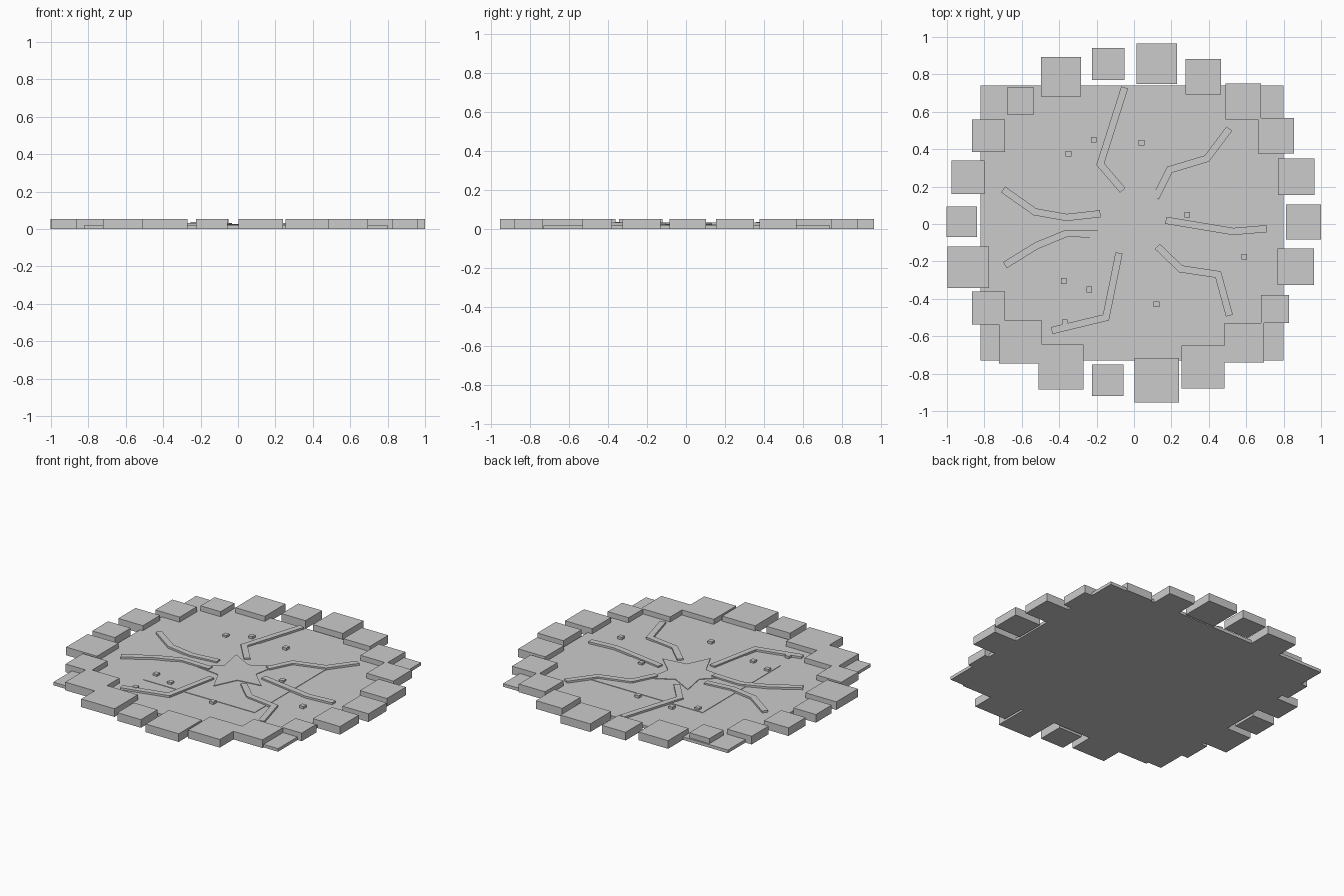
import bpy, math
from mathutils import Vector

if "Cube" in bpy.data.objects:
    bpy.data.objects.remove(bpy.data.objects["Cube"])

stone = bpy.data.materials.new("stone_grey")
stone.diffuse_color = (0.6, 0.6, 0.6, 1)
stone.use_nodes = True
stone.node_tree.nodes["Principled BSDF"].inputs["Base Color"].default_value = stone.diffuse_color


def prism(name, outline, z0, z1):
    """Extrude a counter-clockwise outline from z0 to z1."""
    n = len(outline)
    verts = [(x, y, z0) for x, y in outline] + [(x, y, z1) for x, y in outline]
    faces = [tuple(reversed(range(n))), tuple(range(n, 2 * n))]
    faces += [(i, (i + 1) % n, n + (i + 1) % n, n + i) for i in range(n)]
    mesh = bpy.data.meshes.new(name)
    mesh.from_pydata(verts, [], faces)
    mesh.materials.append(stone)
    obj = bpy.data.objects.new(name, mesh)
    bpy.context.collection.objects.link(obj)
    return obj


def box(name, x0, x1, y0, y1, z0, z1):
    return prism(name, [(x0, y0), (x1, y0), (x1, y1), (x0, y1)], z0, z1)


def strip(name, path, width, z0, z1):
    """Ribbon of constant width along a path, with mitred corners."""
    pts = [Vector(p) for p in path]
    dirs = [(b - a).normalized() for a, b in zip(pts, pts[1:])]
    left, right = [], []
    for i, p in enumerate(pts):
        a, b = dirs[max(i - 1, 0)], dirs[min(i, len(dirs) - 1)]
        t = (a + b).normalized()
        off = Vector((-t.y, t.x)) * (width / 2 / t.dot(a))
        left.append(tuple(p + off))
        right.append(tuple(p - off))
    return prism(name, right + left[::-1], z0, z1)


# Ground slab and slightly raised central square
box("ground_slab", -0.82, 0.80, -0.73, 0.74, 0, 0.02)
box("central_square", -0.40, 0.40, -0.40, 0.40, 0.015, 0.023)

# Five-pointed star in the middle
star = []
for i in range(10):
    r = 0.24 if i % 2 == 0 else 0.118
    a = math.radians(-90 + 36 * i)
    star.append((-0.008 + r * math.cos(a), r * math.sin(a)))
prism("star", star, 0.015, 0.027)

# Bent strips radiating from the star
paths = [
    [(-.05, .73), (-.18, .32), (-.06, .18)],
    [(.51, .51), (.39, .35), (.19, .29), (.115, .14)],
    [(.71, -.025), (.53, -.04), (.17, .02)],
    [(.125, -.12), (.25, -.24), (.45, -.27), (.51, -.49)],
    [(-.08, -.155), (-.15, -.50), (-.44, -.57)],
    [(-.69, -.22), (-.52, -.115), (-.36, -.05), (-.16, -.055)],
    [(-.70, .185), (-.53, .065), (-.36, .035), (-.18, .055)],
]
for path in paths:
    strip("ray_strip", path, 0.038, 0.015, 0.033)

# Small scattered pebbles
for x, y in [(-.35, .375), (-.215, .45), (.04, .435), (.285, .05), (.59, -.175),
             (.12, -.43), (-.24, -.35), (-.375, -.305), (-.37, -.525)]:
    box("pebble", x - .015, x + .015, y - .015, y + .015, 0.015, 0.036)

# Ring of square border blocks: centre x, centre y, side
blocks = [
    (-.39, .787, .212), (-.138, .855, .172), (.122, .857, .215), (.37, .787, .19),
    (.585, .655, .19), (.76, .472, .192), (.867, .252, .195), (.905, .01, .187),
    (.865, -.228, .195), (.755, -.455, .15), (.59, -.635, .21), (.37, -.765, .23),
    (.122, -.835, .238), (-.14, -.835, .17), (-.39, -.765, .24), (-.607, -.632, .23),
    (-.777, -.45, .177), (-.887, -.232, .222), (-.92, .012, .163),
    (-.887, .25, .177), (-.777, .472, .176), (-.607, .657, .145),
]
for x, y, s in blocks:
    box("border_block", x - s / 2, x + s / 2, y - s / 2, y + s / 2, 0, 0.053)
